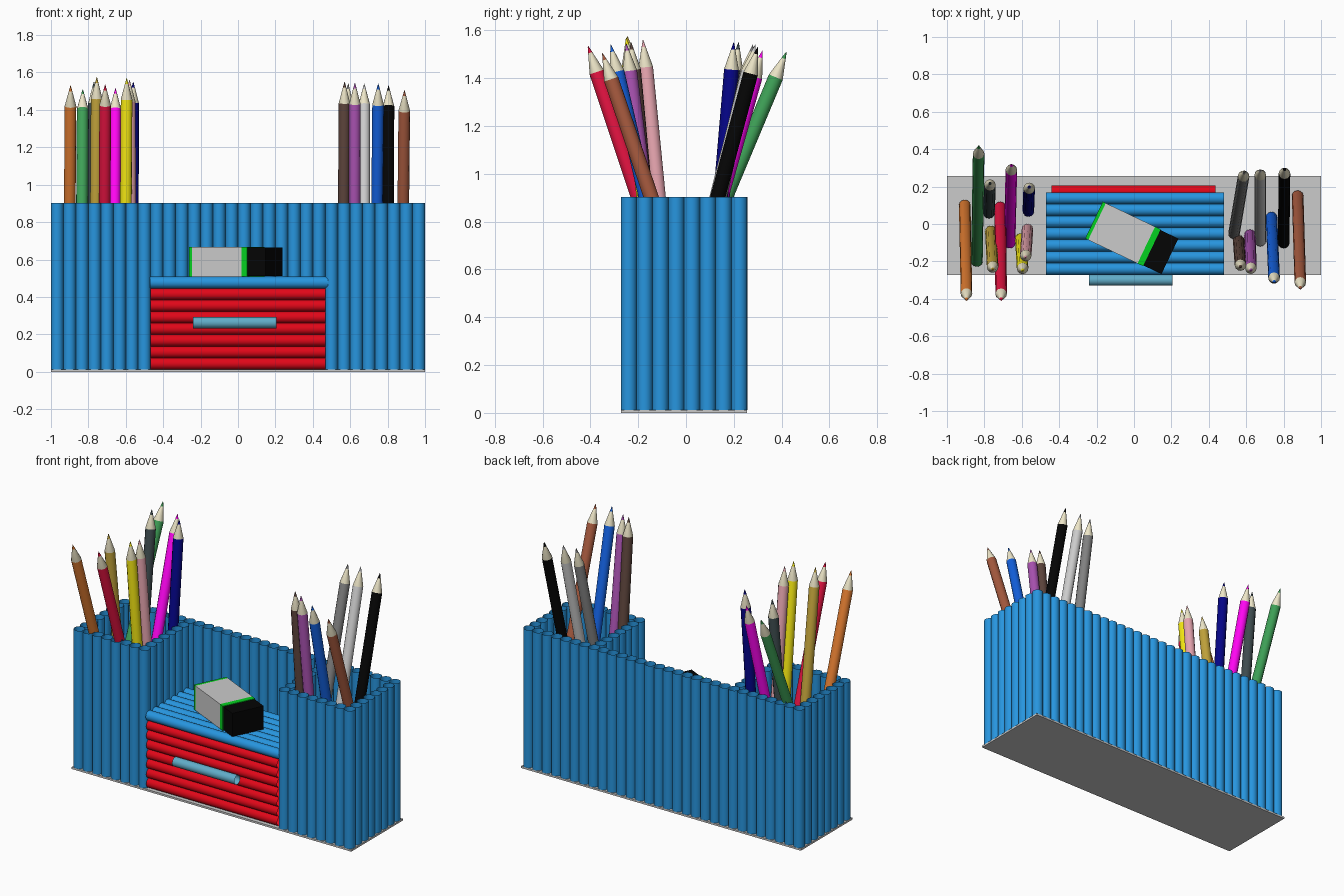
import bpy, bmesh, math
from mathutils import Vector, Matrix

if "Cube" in bpy.data.objects:
    bpy.data.objects.remove(bpy.data.objects["Cube"])


def material(name, rgb):
    m = bpy.data.materials.new(name)
    m.diffuse_color = tuple(c ** 2.2 for c in rgb) + (1.0,)
    m.use_nodes = True
    m.node_tree.nodes["Principled BSDF"].inputs["Base Color"].default_value = m.diffuse_color
    return m


def finish(bm, name, mats, smooth=True):
    me = bpy.data.meshes.new(name)
    bm.to_mesh(me)
    bm.free()
    for f in me.polygons:
        f.use_smooth = smooth
    for m in mats:
        me.materials.append(m)
    ob = bpy.data.objects.new(name, me)
    bpy.context.collection.objects.link(ob)
    return ob


def tubes(name, segments, r, mat, sides=20):
    """Row of open rolled-paper tubes, each given as (start, end)."""
    bm = bmesh.new()
    for a, b in segments:
        a, b = Vector(a), Vector(b)
        rot = (b - a).to_track_quat('Z', 'Y').to_matrix().to_4x4()
        bmesh.ops.create_cone(bm, cap_ends=False, segments=sides, radius1=r, radius2=r,
                              depth=(b - a).length, matrix=Matrix.Translation((a + b) / 2) @ rot)
    return finish(bm, name, [mat])


def box(name, lo, hi, mat=None, matrix=Matrix()):
    bm = bmesh.new()
    bmesh.ops.create_cube(bm, size=1)
    for v in bm.verts:
        v.co = matrix @ Vector([l + (c + 0.5) * (h - l) for l, h, c in zip(lo, hi, v.co)])
    return finish(bm, name, [mat] if mat else [], smooth=False)


blue = material("blue_paper", (0.17, 0.58, 0.87))
red = material("red_paper", (0.88, 0.06, 0.12))
teal = material("handle_teal", (0.38, 0.67, 0.78))
green = material("eraser_green", (0.05, 0.82, 0.15))
black = material("eraser_black", (0.05, 0.05, 0.05))
wood = material("pencil_wood", (0.93, 0.9, 0.78))

# Base board
Y0, Y1, Z0, Z1 = -0.272, 0.256, 0.012, 0.903
box("base_board", (-1, Y0, 0), (1, Y1, Z0))

# Upright tube walls: full back, then front and sides of both towers
R = 1 / 30
PY = (Y1 - Y0) / 8
xs = [-1 + R * (2 * i + 1) for i in range(30)]
ys = [Y0 + PY * (i + 0.5) for i in range(8)]


def upright(pts):
    return [((x, y, Z0), (x, y, Z1)) for x, y in pts]


tubes("back_wall", upright([(x, ys[7]) for x in xs]), R, blue)
for side, cols in (("left", xs[:8]), ("right", xs[22:])):
    tubes(side + "_tower_front", upright([(x, ys[0]) for x in cols]), R, blue)
    for n, x in (("a", cols[0]), ("b", cols[-1])):
        tubes(f"{side}_tower_side_{n}", upright([(x, y) for y in ys[1:7]]), R, blue)

# Shelf over the drawer
r = 0.0315
shelf_y = [Y0 + r + 2 * r * i for i in range(7)]
tubes("shelf", [((-0.47, y, 0.477), (0.48, y, 0.477)) for y in shelf_y], r, blue)

# Drawer front, back and sides
r = 0.031
rows = [Z0 + r + 2 * r * i for i in range(7)]
tubes("drawer_front", [((-0.468, -0.238, z), (0.468, -0.238, z)) for z in rows], r, red)
tubes("drawer_back", [((-0.44, 0.175, z), (0.435, 0.175, z)) for z in rows[:6]], r, red)
for n, x in (("left", -0.41), ("right", 0.41)):
    tubes(f"drawer_side_{n}", [((x, -0.2, z), (x, 0.145, z)) for z in rows[:6]], r, red)
tubes("drawer_handle", [((-0.24, -0.3, 0.262), (0.205, -0.3, 0.262))], 0.03, teal)

# Eraser with striped sleeve
M = Matrix.Translation((-0.011, -0.076, 0)) @ Matrix.Rotation(math.radians(-25.5), 4, 'Z')
for name, x0, x1, w, m in (("eraser_sleeve_edge", -0.225, -0.207, 0.109, green),
                           ("eraser_sleeve", -0.207, 0.085, 0.109, None),
                           ("eraser_sleeve_stripe", 0.085, 0.118, 0.109, green),
                           ("eraser_end", 0.118, 0.225, 0.105, black)):
    inset = 0.109 - w
    box(name, (x0, -w, 0.509 + inset), (x1, w, 0.668 - inset), m, M)


# Pencils: painted shaft, bare wood cone, coloured lead
def pencil(name, base, tip, rgb):
    base, tip = Vector((*base, 0.03)), Vector(tip)
    length = (tip - base).length
    profile = [(0, 0.031), (length - 0.115, 0.031), (length - 0.03, 0.009), (length, 0.001)]
    n = 12
    bm = bmesh.new()
    rings = [[bm.verts.new((q * math.cos(2 * math.pi * i / n), q * math.sin(2 * math.pi * i / n), z))
              for i in range(n)] for z, q in profile]
    for k in range(3):
        for i in range(n):
            j = (i + 1) % n
            f = bm.faces.new((rings[k][i], rings[k][j], rings[k + 1][j], rings[k + 1][i]))
            f.material_index = 1 if k == 1 else 0
    bm.faces.new(rings[0][::-1])
    bm.faces.new(rings[3])
    rot = (tip - base).to_track_quat('Z', 'Y').to_matrix().to_4x4()
    bm.transform(Matrix.Translation(base) @ rot)
    ob = finish(bm, name, [material(name + "_paint", rgb), wood])
    bpy.context.view_layer.objects.active = ob
    ob.select_set(True)
    bpy.ops.object.shade_smooth_by_angle(angle=math.radians(31))
    ob.select_set(False)


for name, base, tip, rgb in (
        ("orange", (-0.905, 0.10), (-0.895, -0.41, 1.53), (0.85, 0.47, 0.2)),
        ("green", (-0.84, -0.20), (-0.83, 0.42, 1.51), (0.25, 0.62, 0.34)),
        ("slate", (-0.775, 0.06), (-0.77, 0.22, 1.55), (0.25, 0.3, 0.31)),
        ("mustard", (-0.765, -0.04), (-0.755, -0.245, 1.575), (0.75, 0.63, 0.24)),
        ("crimson", (-0.715, 0.09), (-0.71, -0.41, 1.535), (0.88, 0.1, 0.26)),
        ("magenta", (-0.665, -0.10), (-0.655, 0.32, 1.515), (1.0, 0.05, 0.95)),
        ("yellow", (-0.605, -0.08), (-0.595, -0.25, 1.57), (0.95, 0.9, 0.1)),
        ("pink", (-0.57, -0.03), (-0.58, -0.18, 1.56), (0.9, 0.64, 0.68)),
        ("navy", (-0.565, 0.07), (-0.56, 0.20, 1.55), (0.05, 0.05, 0.52)),
        ("dark_grey", (0.535, -0.05), (0.59, 0.28, 1.54), (0.5, 0.5, 0.5)),
        ("dark_brown", (0.56, -0.09), (0.57, -0.23, 1.55), (0.36, 0.27, 0.24)),
        ("purple", (0.62, -0.06), (0.625, -0.25, 1.545), (0.65, 0.32, 0.68)),
        ("light_grey", (0.675, -0.09), (0.675, 0.29, 1.54), (0.75, 0.75, 0.75)),
        ("blue", (0.735, 0.035), (0.75, -0.315, 1.54), (0.1, 0.37, 0.85)),
        ("black", (0.80, -0.10), (0.805, 0.30, 1.53), (0.05, 0.05, 0.05)),
        ("brown", (0.875, 0.15), (0.89, -0.35, 1.505), (0.64, 0.35, 0.25))):
    pencil(name + "_pencil", base, tip, rgb)
